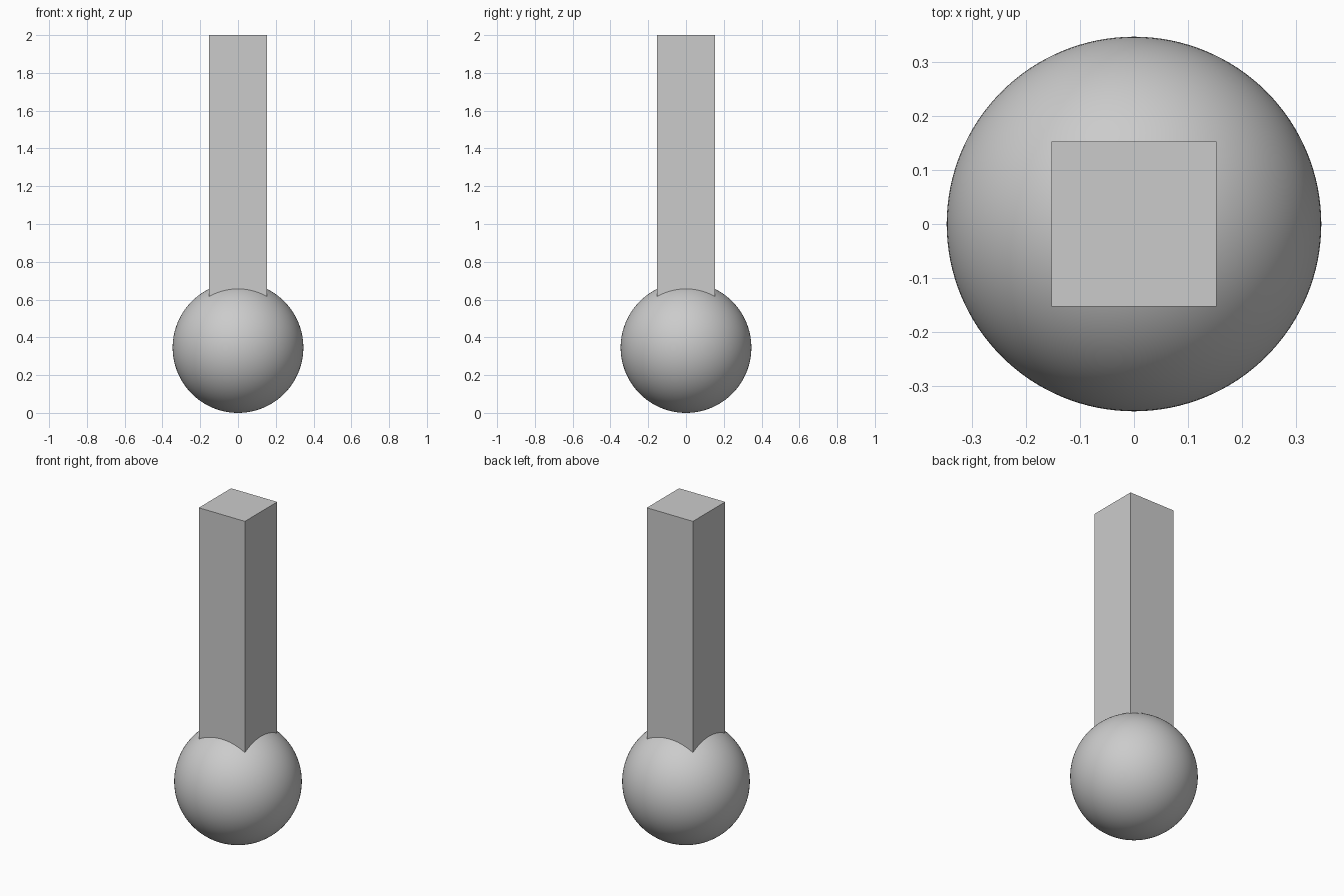
import bpy

if "Cube" in bpy.data.objects:
    bpy.data.objects.remove(bpy.data.objects["Cube"])

R = 0.346        # ball radius
HALF = 0.1525    # half width of the square post
TOP = 2.0

# Ball resting on the ground
bpy.ops.mesh.primitive_uv_sphere_add(segments=128, ring_count=64, radius=R, location=(0, 0, R))
ball = bpy.context.object
ball.name = "ball_base"
bpy.ops.object.shade_smooth()

# Square post rising from inside the ball
bottom = R
bpy.ops.mesh.primitive_cube_add(size=1, location=(0, 0, (TOP + bottom) / 2))
post = bpy.context.object
post.name = "square_post"
post.scale = (2 * HALF, 2 * HALF, TOP - bottom)
bpy.ops.object.transform_apply(location=False, rotation=False, scale=True)
